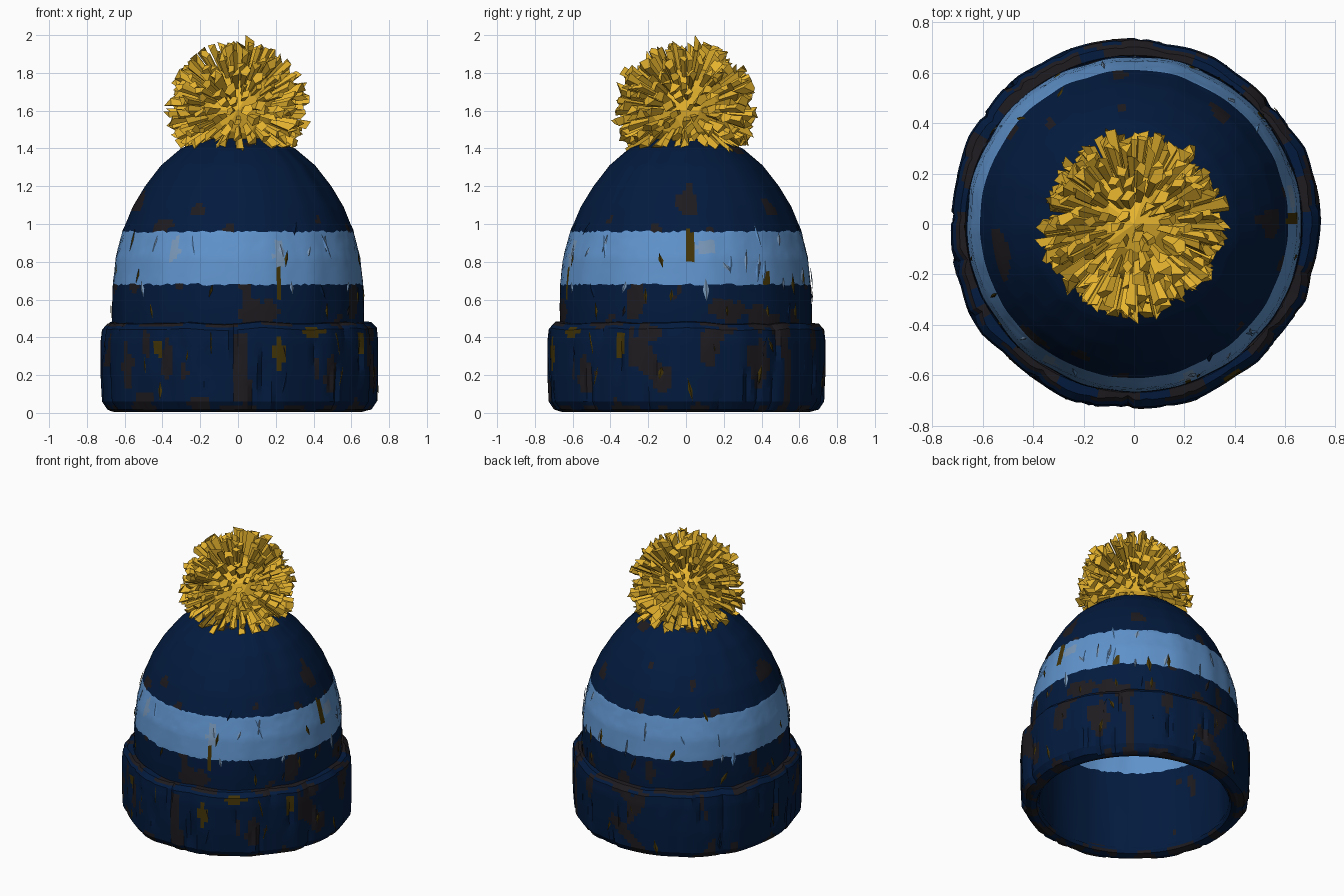
import bpy, bmesh, math, random
from mathutils import Vector, noise

random.seed(4)
if "Cube" in bpy.data.objects:
    bpy.data.objects.remove(bpy.data.objects["Cube"], do_unlink=True)


def material(name, rgb):
    m = bpy.data.materials.new(name)
    m.use_nodes = True
    m.diffuse_color = (*rgb, 1)
    m.node_tree.nodes["Principled BSDF"].inputs["Base Color"].default_value = (*rgb, 1)
    return m


NAVY, BLUE, CHARCOAL, OLIVE, FADED = range(5)
wool = [material("navy wool", (0.0008, 0.0105, 0.048)),
        material("light blue wool", (0.115, 0.29, 0.6)),
        material("charcoal wear", (0.013, 0.011, 0.014)),
        material("olive thread", (0.055, 0.034, 0.002)),
        material("faded blue wool", (0.19, 0.31, 0.48))]
gold = [material("gold yarn", (0.8, 0.46, 0.028))]

# Worn spots: heading in degrees, height, half width, half height, slot
SPOTS = [(-90, .22, .04, .12, CHARCOAL), (-73, .33, .03, .09, OLIVE), (-57, .43, .08, .03, OLIVE),
         (-121, .27, .04, .1, CHARCOAL), (-126, .35, .02, .06, OLIVE), (-80, .53, .12, .06, CHARCOAL),
         (-47, .2, .05, .1, CHARCOAL), (-142, .25, .04, .12, CHARCOAL), (-106, .05, .07, .04, CHARCOAL),
         (-131, .99, .07, .03, CHARCOAL), (-71, .7, .015, .08, OLIVE), (2, .91, .025, .09, OLIVE),
         (40, .71, .02, .05, OLIVE), (-28, .36, .03, .06, OLIVE), (0, 1.11, .06, .06, CHARCOAL),
         (17, .56, .08, .06, CHARCOAL), (-16, .42, .06, .05, CHARCOAL), (33, .28, .05, .1, CHARCOAL),
         (-70, .84, .03, .08, FADED), (-122, .86, .03, .07, FADED), (10, .88, .06, .04, FADED)]


def finish(bm, name, mats, angle=None):
    bmesh.ops.recalc_face_normals(bm, faces=bm.faces)
    mesh = bpy.data.meshes.new(name)
    bm.to_mesh(mesh)
    bm.free()
    for m in mats:
        mesh.materials.append(m)
    ob = bpy.data.objects.new(name, mesh)
    bpy.context.collection.objects.link(ob)
    if angle:
        bpy.ops.object.select_all(action="DESELECT")
        ob.select_set(True)
        bpy.context.view_layer.objects.active = ob
        bpy.ops.object.shade_smooth_by_angle(angle=math.radians(angle))
    return ob


def resample(profile, step):
    """Add evenly spaced points while keeping the given ones."""
    pts = []
    for a, b in zip(profile, profile[1:]):
        a, b = Vector(a), Vector(b)
        n = max(1, round((b - a).length / step))
        pts += [a.lerp(b, i / n) for i in range(n)]
    return pts + [Vector(profile[-1])]


def revolve(name, profile, segments, shape, colour, angle):
    """Lathe a profile; shape bends each point, colour picks each face's slot."""
    bm = bmesh.new()
    rings = []
    for r, z in profile:
        ring = []
        for s in range(segments):
            rr, zz = shape(r, z, s)
            a = math.tau * s / segments
            ring.append(bm.verts.new((rr * math.cos(a), rr * math.sin(a), zz)))
        rings.append(ring)
    for k in range(len(rings) - 1):
        z = (profile[k].y + profile[k + 1].y) / 2
        for s in range(segments):
            t = (s + 1) % segments
            f = bm.faces.new((rings[k][s], rings[k][t], rings[k + 1][t], rings[k + 1][s]))
            f.material_index = colour(f.calc_center_median(), z)
    bmesh.ops.remove_doubles(bm, verts=bm.verts, dist=0.0005)
    return finish(bm, name, wool, angle)


def spotted(c, slot):
    """Replace a slot with that of any ragged worn spot covering the point."""
    ragged = 1 + 0.9 * noise.noise(c * 15)
    heading = math.atan2(c.y, c.x)
    for deg, z, w, h, worn in SPOTS:
        turn = math.remainder(heading - math.radians(deg), math.tau) * math.hypot(c.x, c.y)
        if (turn / w) ** 2 + ((c.z - z) / h) ** 2 < ragged:
            return worn
    return slot


def wear(c, base, patch):
    """Mottled charcoal patches over a base colour."""
    n = noise.noise(Vector((c.x * 9, c.y * 9, c.z * 5)))
    return CHARCOAL if n > patch else base


# Crown: outer dome and inner lining, each with a light band
SEG = 180
LOW, HIGH, LINING_LOW = 0.68, 0.96, 0.6
dome = [(0.665, 0.42), (0.668, 0.55), (0.665, LOW), (0.65, 0.82), (0.612, HIGH),
        (0.557, 1.09), (0.49, 1.2), (0.405, 1.31), (0.3, 1.4), (0.16, 1.455), (0.0, 1.475)]
lining = [(0.0, 1.42), (0.28, 1.34), (0.45, 1.17), (0.565, HIGH), (0.61, LINING_LOW),
          (0.615, 0.4), (0.61, 0.03)]


def crown_shape(r, z, s):
    a = math.tau * s / SEG
    bump = noise.noise(Vector((math.cos(a) * 5, math.sin(a) * 5, z * 2))) * 0.008
    ragged = random.uniform(-0.007, 0.007) if 0.58 < z < 1.0 else 0
    return (r + bump if r > 0.1 else r), z + ragged


def dome_colour(c, z):
    if LOW < z < HIGH:
        return spotted(c, BLUE)
    return spotted(c, wear(c, NAVY, 0.5 if z > HIGH else 0.33))


def lining_colour(c, z):
    return BLUE if LINING_LOW < z < HIGH else wear(c, NAVY, 0.55)


revolve("knit_crown", resample(dome, 0.025), SEG, crown_shape, dome_colour, 50)
revolve("inner_lining", resample(lining, 0.04), SEG, crown_shape, lining_colour, 50)

# Folded cuff: thick ring with uneven knitted ribs
cuff = [(0.61, 0.05), (0.625, 0.015), (0.66, 0.006), (0.7, 0.018), (0.728, 0.06), (0.735, 0.2),
        (0.735, 0.38), (0.728, 0.445), (0.7, 0.475), (0.67, 0.478), (0.655, 0.44)]
RIBS = 45
STEP = SEG // RIBS
rib_out = [random.uniform(-0.012, 0.012) for _ in range(RIBS)]
rib_up = [random.uniform(-0.01, 0.008) for _ in range(RIBS)]


def blend(values, s):
    i, f = divmod(s / STEP, 1)
    return values[int(i)] * (1 - f) + values[(int(i) + 1) % RIBS] * f


def cuff_shape(r, z, s):
    a = math.tau * s / SEG
    crease = noise.noise(Vector((math.cos(a) * 14, math.sin(a) * 14, z * 3)))
    if r > 0.69:
        r += blend(rib_out, s) - max(0, crease - 0.25) * 0.05
    if z > 0.4:
        z += blend(rib_up, s)
    return r, max(z, 0)


def cuff_colour(c, z):
    if z > 0.455:
        return CHARCOAL if noise.noise(c * 6) > -0.1 else NAVY
    return spotted(c, wear(c, NAVY, 0.05 if z < 0.03 else 0.34))


revolve("folded_cuff", resample(cuff, 0.022), SEG, cuff_shape, cuff_colour, 25)

# Loose threads: thin slivers lying nearly flush with the knit
bm = bmesh.new()
for i in range(75):
    a, z = random.uniform(0, math.tau), random.uniform(0.08, 1.0)
    if z < 0.44:
        z = min(z, 0.37)
        r, lean = 0.73 + blend(rib_out, a / math.tau * SEG), 0
    else:
        z = max(z, 0.54)
        p, q = next((p, q) for p, q in zip(dome, dome[1:]) if p[1] <= z <= q[1])
        lean = (q[0] - p[0]) / (q[1] - p[1])
        r = p[0] + lean * (z - p[1])
    out = Vector((math.cos(a), math.sin(a), 0))
    side = Vector((-out.y, out.x, 0)) * random.uniform(0.006, 0.018)
    up = (out * lean + Vector((0, 0, 1))) * random.uniform(0.025, 0.065)
    mid = out * (r + 0.004) + Vector((0, 0, z))
    tilt = side * random.uniform(-1.5, 1.5)
    corners = [bm.verts.new(p) for p in (mid - up - tilt, mid + side - out * 0.003,
                                         mid + up + tilt, mid - side - out * 0.003)]
    ridge = bm.verts.new(mid + out * 0.003)
    shade = random.choice((NAVY, CHARCOAL, OLIVE, OLIVE))
    if LOW - 0.03 < z < HIGH:
        shade = random.choice((BLUE, FADED, FADED, OLIVE))
    for k in range(4):
        f = bm.faces.new((corners[k], corners[(k + 1) % 4], ridge))
        f.material_index = shade
finish(bm, "loose_threads", wool)

# Pompom: a core ball and chunky tufts that widen towards blunt, slanted tips
CENTRE = Vector((0, 0, 1.603))
bm = bmesh.new()
bmesh.ops.create_icosphere(bm, subdivisions=2, radius=0.24)
TUFTS = 300
for i in range(TUFTS):
    h = 1 - 2 * (i + 0.5) / TUFTS
    a = i * math.pi * (3 - math.sqrt(5))
    w = math.sqrt(1 - h * h)
    axis = Vector((w * math.cos(a), w * math.sin(a), h))
    axis = (axis + 0.06 * noise.random_unit_vector()).normalized()
    u = axis.orthogonal().normalized()
    v = axis.cross(u)
    spin = random.uniform(0, math.tau)
    length = random.uniform(0.355, 0.405)
    wide = random.uniform(0.024, 0.04)
    sides = random.choice((3, 4, 4, 5))
    low, high = [], []
    for k in range(sides):
        t = spin + math.tau * k / sides
        d = u * math.cos(t) + v * math.sin(t) * 0.65
        low.append(bm.verts.new(axis * 0.16 + d * 0.01))
        high.append(bm.verts.new(axis * (length - random.uniform(0, 0.06)) + d * wide))
    bm.faces.new(high)
    for k in range(sides):
        n = (k + 1) % sides
        bm.faces.new((low[k], low[n], high[n], high[k]))
bmesh.ops.translate(bm, verts=bm.verts, vec=CENTRE)
finish(bm, "yarn_pompom", gold)
